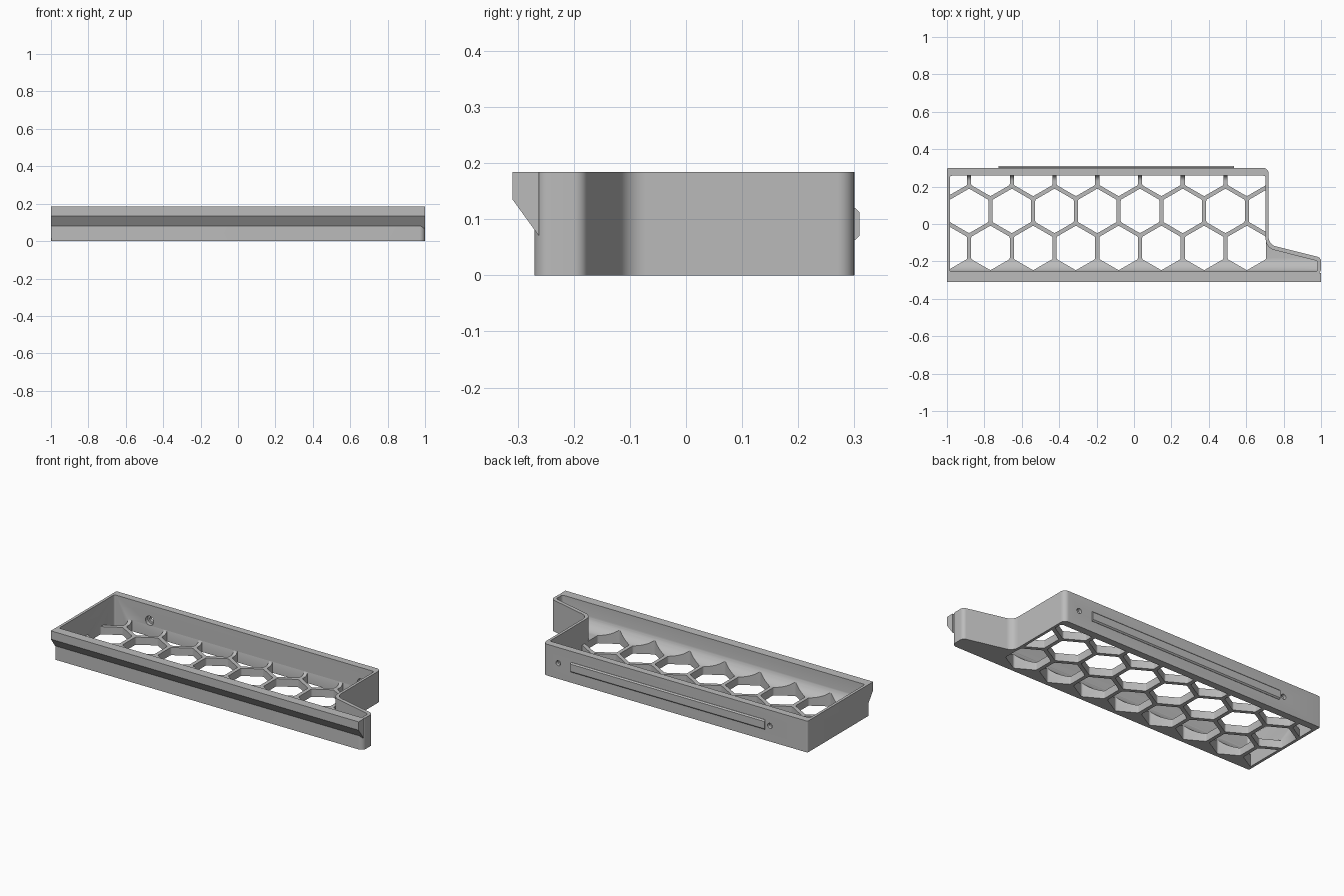
import bpy, bmesh, math
from mathutils import Vector, Matrix

cube = bpy.data.objects.get("Cube")
if cube:
    bpy.data.objects.remove(cube, do_unlink=True)

H = 0.184          # tray height
FLOOR = 0.045      # grid floor thickness
PITCH = 0.2285     # honeycomb spacing
WEB = 0.022        # honeycomb rib width

grey = bpy.data.materials.new("grey plastic")
grey.use_nodes = True
grey.diffuse_color = (0.5, 0.5, 0.5, 1)
grey.node_tree.nodes["Principled BSDF"].inputs["Base Color"].default_value = (0.5, 0.5, 0.5, 1)


def rounded(corners, steps=8):
    """Round each (x, y, radius) corner of a polygon."""
    pts = []
    for i, (x, y, r) in enumerate(corners):
        p = Vector((x, y))
        if r == 0:
            pts.append(p)
            continue
        a = (Vector(corners[i - 1][:2]) - p).normalized()
        b = (Vector(corners[(i + 1) % len(corners)][:2]) - p).normalized()
        half = a.angle(b) / 2
        centre = p + (a + b).normalized() * (r / math.sin(half))
        start = p + a * (r / math.tan(half)) - centre
        end = p + b * (r / math.tan(half)) - centre
        sweep = math.pi - 2 * half
        for k in range(steps + 1):
            t = k / steps
            pts.append(centre + (start * math.sin((1 - t) * sweep)
                                 + end * math.sin(t * sweep)) / math.sin(sweep))
    return pts


def add_prism(bm, pts, low, high, axis="z"):
    """Extrude 2D points along z (points are x, y) or x (points are y, z)."""
    def place(p, d):
        return (p[0], p[1], d) if axis == "z" else (d, p[0], p[1])
    rings = [[bm.verts.new(place(p, d)) for p in pts] for d in (low, high)]
    bm.faces.new(rings[0][::-1])
    bm.faces.new(rings[1])
    n = len(pts)
    for i in range(n):
        j = (i + 1) % n
        bm.faces.new((rings[0][i], rings[0][j], rings[1][j], rings[1][i]))


def finish(name, bm):
    bmesh.ops.recalc_face_normals(bm, faces=bm.faces)
    mesh = bpy.data.meshes.new(name)
    bm.to_mesh(mesh)
    bm.free()
    mesh.materials.append(grey)
    ob = bpy.data.objects.new(name, mesh)
    bpy.context.collection.objects.link(ob)
    return ob


def prism(name, pts, low, high, axis="z"):
    bm = bmesh.new()
    add_prism(bm, pts, low, high, axis)
    return finish(name, bm)


def combine(target, other, operation):
    """Apply a boolean and discard the second object."""
    mod = target.modifiers.new("cut", "BOOLEAN")
    mod.operation, mod.solver, mod.object = operation, "EXACT", other
    bpy.context.view_layer.update()
    graph = bpy.context.evaluated_depsgraph_get()
    mesh = bpy.data.meshes.new_from_object(target.evaluated_get(graph))
    target.modifiers.clear()
    target.data = mesh
    bpy.data.objects.remove(other, do_unlink=True)


# Outer shell with the tapering tail on one side
outer = rounded([(-1, -0.27, 0.004), (1, -0.27, 0.03), (1, -0.18, 0.025),
                 (0.72, -0.11, 0.05), (0.72, 0.3, 0.03), (-1, 0.3, 0.01)])
tray = prism("tray", outer, 0, H)

# Overhanging front lip
lip = prism("lip", [(-0.262, H), (-0.309, H), (-0.309, 0.135), (-0.262, 0.07)],
            -1, 1, "x")
combine(tray, lip, "UNION")

# Cavity: a profile with a large front fillet, then the honeycomb, trimmed to the plan
profile = rounded([(-0.256, 0.3, 0), (-0.256, FLOOR, 0.075),
                   (0.26, FLOOR, 0.03), (0.26, 0.3, 0)], 12)
cavity = prism("cavity", profile, -1.2, 1.2, "x")

bm = bmesh.new()
radius = (PITCH - WEB) / math.sqrt(3)
for row in range(3):
    y = -0.128 + row * PITCH * math.sqrt(3) / 2
    for k in range(8):
        x = -0.996 + (k + 0.5 * (row % 2)) * PITCH
        corners = [(x + radius * math.sin(a * math.pi / 3),
                    y + radius * math.cos(a * math.pi / 3), 0.012) for a in range(6)]
        add_prism(bm, rounded(corners, 3), -0.1, 0.15)
combine(cavity, finish("honeycomb", bm), "UNION")

inner = rounded([(-0.984, -0.255, 0.01), (0.982, -0.255, 0.015), (0.982, -0.198, 0.012),
                 (0.704, -0.128, 0.06), (0.704, 0.258, 0.012), (-0.984, 0.258, 0.01)])
combine(cavity, prism("plan", inner, -0.2, 0.4), "INTERSECT")
combine(tray, cavity, "DIFFERENCE")

# Screw holes in the back wall, wider on the inside
for x in (-0.755, 0.62):
    for r, y, depth in ((0.015, 0.28, 0.12), (0.027, 0.25, 0.06)):
        bm = bmesh.new()
        bmesh.ops.create_cone(bm, cap_ends=True, segments=24, radius1=r, radius2=r,
                              depth=depth,
                              matrix=Matrix.Translation((x, y, 0.092))
                              @ Matrix.Rotation(math.pi / 2, 4, "X"))
        combine(tray, finish("screw_hole", bm), "DIFFERENCE")

# Raised rail on the back, with chamfered long edges
rail = prism("back_rail", [(0.298, 0.063), (0.302, 0.063), (0.309, 0.07),
                           (0.309, 0.113), (0.302, 0.12), (0.298, 0.12)],
             -0.725, 0.535, "x")

for ob in (tray, rail):
    bpy.ops.object.select_all(action="DESELECT")
    ob.select_set(True)
    bpy.context.view_layer.objects.active = ob
    bpy.ops.object.shade_smooth_by_angle(angle=math.radians(30))
